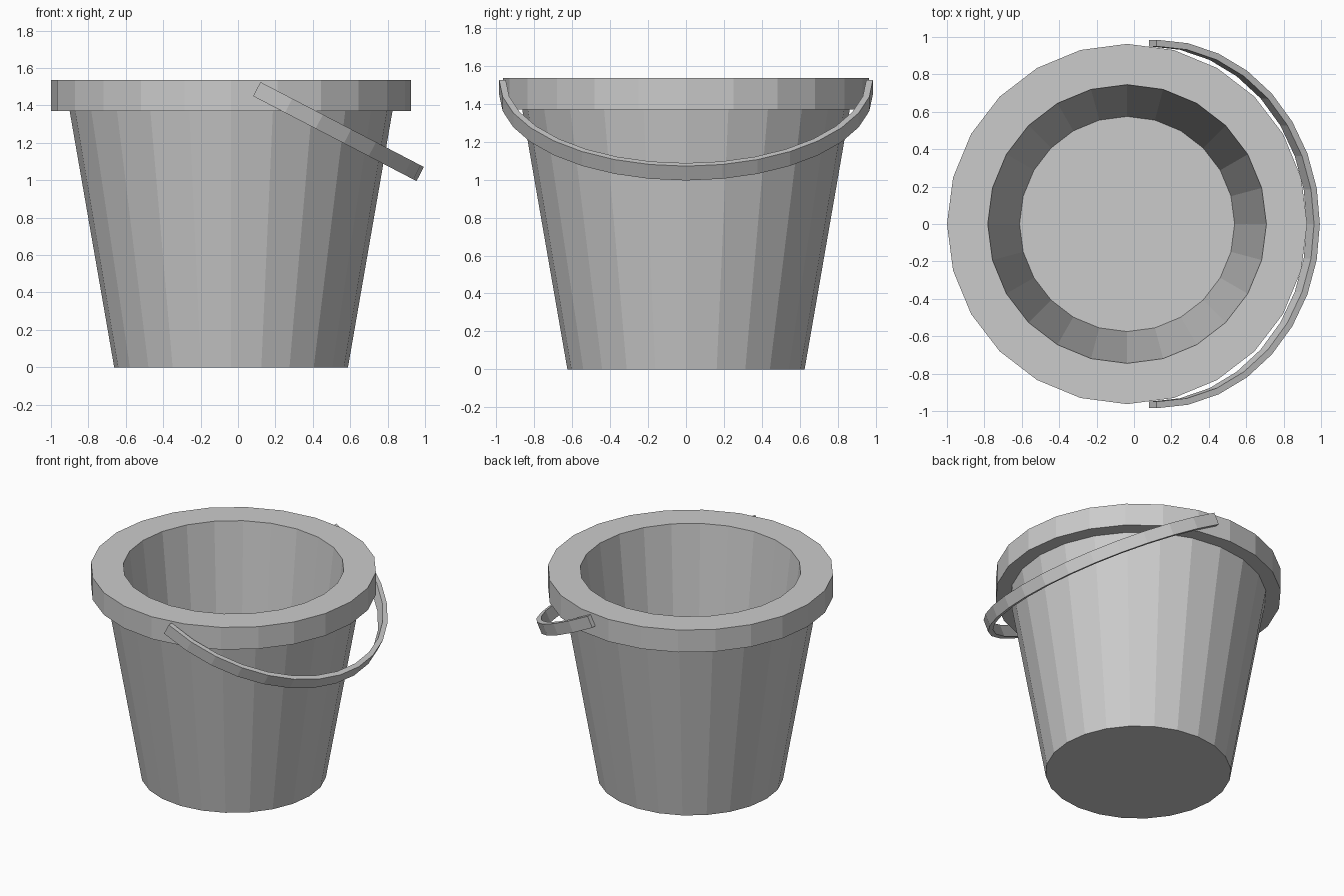
import bpy
import bmesh
from math import sin, cos, pi
from mathutils import Vector

cube = bpy.data.objects.get("Cube")
if cube:
    bpy.data.objects.remove(cube, do_unlink=True)

grey = bpy.data.materials.new("plain grey")
grey.use_nodes = True
grey.diffuse_color = (0.6, 0.6, 0.6, 1)
grey.node_tree.nodes["Principled BSDF"].inputs["Base Color"].default_value = (0.6, 0.6, 0.6, 1)


def bridge(bm, a, b, closed):
    """Join two rows of vertices with quads."""
    n = len(a)
    for i in range(n if closed else n - 1):
        j = (i + 1) % n
        bm.faces.new((a[i], a[j], b[j], b[i]))


def finish(bm, name):
    bmesh.ops.recalc_face_normals(bm, faces=bm.faces[:])
    mesh = bpy.data.meshes.new(name)
    bm.to_mesh(mesh)
    bm.free()
    mesh.materials.append(grey)
    obj = bpy.data.objects.new(name, mesh)
    bpy.context.collection.objects.link(obj)
    return obj


# Bucket: tapered wall, overhanging rim and hollow inside, turned from one profile
SIDES = 24
CENTRE_X = -0.037
profile = [(0.625, 0), (0.863, 1.37), (0.963, 1.37),
           (0.963, 1.535), (0.745, 1.535), (0.575, 0.06)]
bm = bmesh.new()
rings = []
for radius, z in profile:
    angles = [2 * pi * i / SIDES for i in range(SIDES)]
    rings.append([bm.verts.new((CENTRE_X + radius * cos(a), radius * sin(a), z)) for a in angles])
for lower, upper in zip(rings, rings[1:]):
    bridge(bm, lower, upper, True)
bm.faces.new(rings[0])    # underside
bm.faces.new(rings[-1])   # inner floor
finish(bm, "bucket")

# Handle: flat half hoop hanging down towards the left
SEGMENTS = 16
start = Vector((0.12, 0, 1.525))
along = Vector((0.887, 0, -0.461))
across = Vector((-0.461, 0, -0.887)) * 0.085
bm = bmesh.new()
rows = []
for radius, drop in [(0.985, 0), (0.985, 1), (0.95, 1), (0.95, 0)]:
    row = []
    for i in range(SEGMENTS + 1):
        a = pi * i / SEGMENTS
        point = start + along * radius * sin(a) + across * drop
        point.y = radius * cos(a)
        row.append(bm.verts.new(point))
    rows.append(row)
for k in range(4):
    bridge(bm, rows[k], rows[(k + 1) % 4], False)
for end in (0, -1):
    bm.faces.new([row[end] for row in rows])
finish(bm, "handle")
